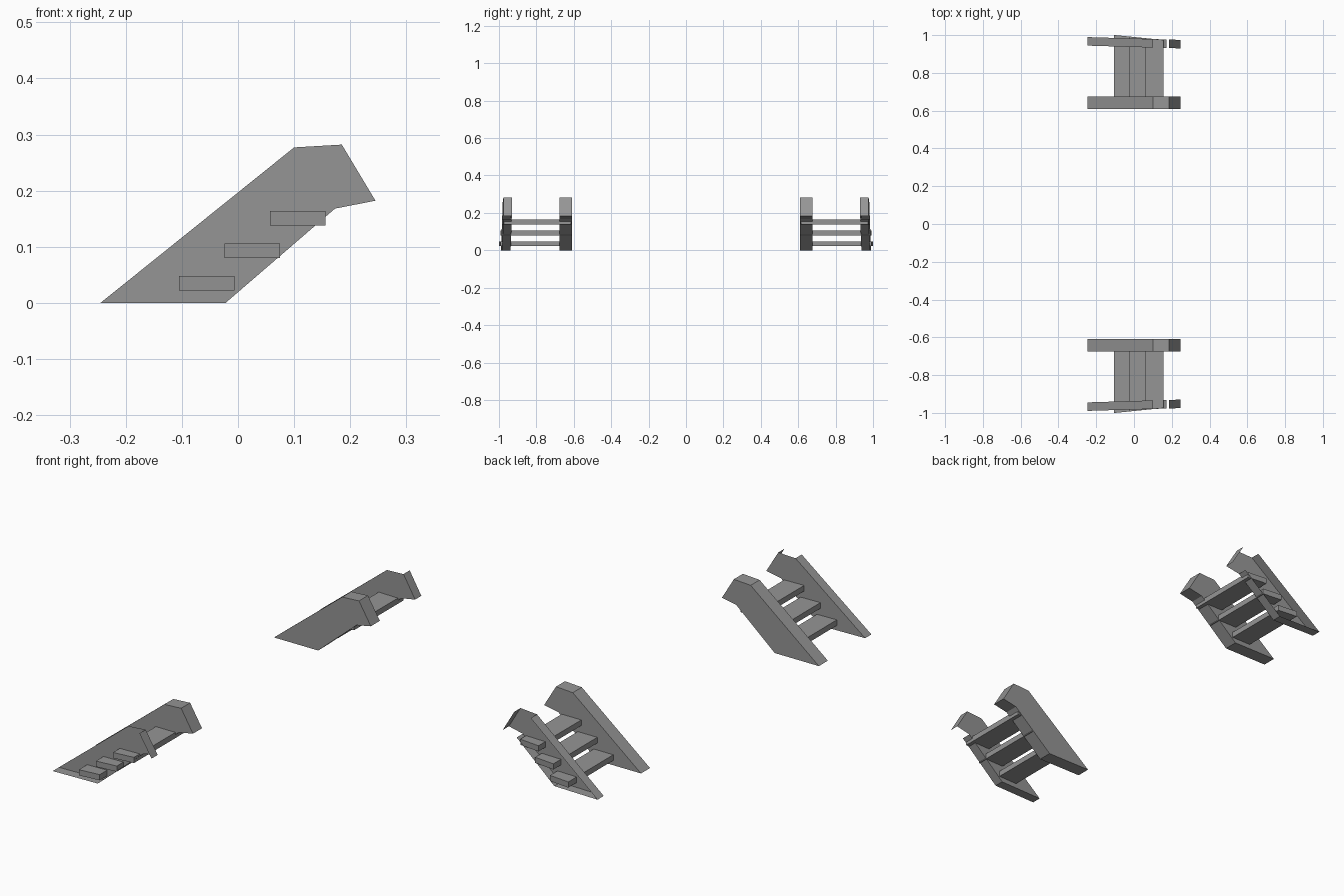
import bpy, bmesh

cube = bpy.data.objects.get("Cube")
if cube:
    bpy.data.objects.remove(cube)

grey = bpy.data.materials.new("plain_grey")
grey.use_nodes = True
colour = (0.3, 0.3, 0.3, 1)
grey.diffuse_color = colour
grey.node_tree.nodes["Principled BSDF"].inputs["Base Color"].default_value = colour

# Stringer side outline in x and z, anticlockwise from the front foot
OUTLINE = [(-0.245, 0), (-0.022, 0), (0.173, 0.168),
           (0.245, 0.182), (0.185, 0.282), (0.1, 0.277)]


def slab(name, outline, near, far, side, skip=()):
    """Extrude an x-z outline between y = near(x) and y = far(x).
    Skipped edges, or 'far', are left open."""
    bm = bmesh.new()
    a = [bm.verts.new((x, side * near(x), z)) for x, z in outline]
    b = [bm.verts.new((x, side * far(x), z)) for x, z in outline]
    n = len(outline)
    faces = [bm.faces.new(a)]
    if "far" not in skip:
        faces.append(bm.faces.new(b[::-1]))
    for i in range(n):
        if i not in skip:
            j = (i + 1) % n
            faces.append(bm.faces.new((a[j], a[i], b[i], b[j])))
    if side < 0:
        bmesh.ops.reverse_faces(bm, faces=faces)
    mesh = bpy.data.meshes.new(name)
    bm.to_mesh(mesh)
    bm.free()
    mesh.materials.append(grey)
    obj = bpy.data.objects.new(name, mesh)
    bpy.context.collection.objects.link(obj)


for side, label in ((-1, "front"), (1, "back")):
    # Solid inner stringer
    slab(label + "_inner_stringer", OUTLINE,
         lambda x: 0.61, lambda x: 0.675, side)
    # Slightly skewed outer stringer, open on its outside and around the nose
    slab(label + "_outer_stringer", OUTLINE,
         lambda x: 0.937 - 0.03 * x, lambda x: 0.982 - 0.03 * x, side,
         skip=("far", 2, 4))
    # Treads running through both stringers, with skewed outer ends
    for i in range(3):
        x, z = -0.105 + 0.081 * i, 0.022 + 0.058 * i
        box = [(x, z), (x + 0.099, z), (x + 0.099, z + 0.026), (x, z + 0.026)]
        slab(f"{label}_step_{i + 1}", box,
             lambda x: 0.615, lambda x: 0.99 - 0.1 * x, side)
